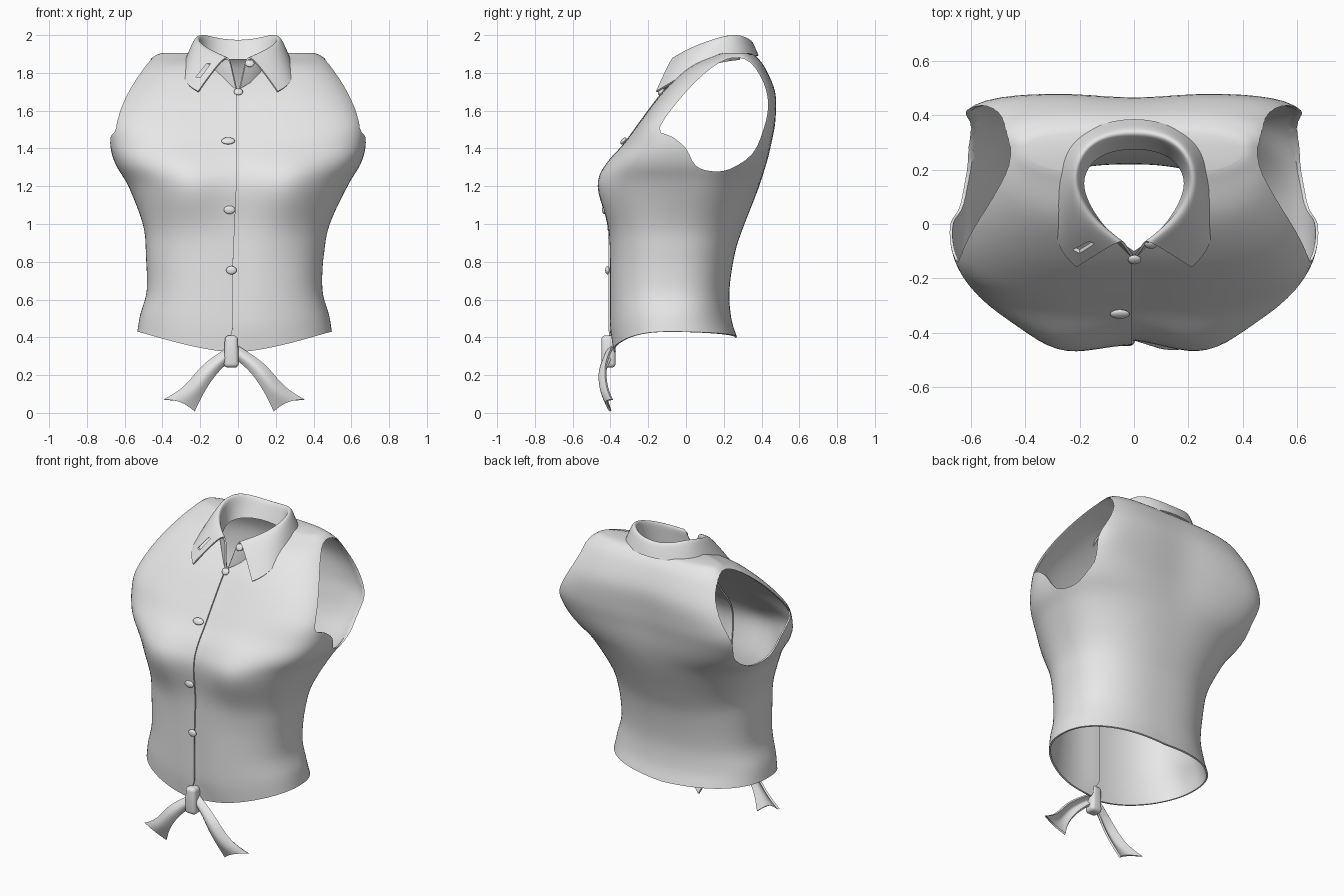
import bpy, bmesh
from math import pi, sin, cos, exp
from mathutils import Vector

if "Cube" in bpy.data.objects:
    bpy.data.objects.remove(bpy.data.objects["Cube"])

cloth = bpy.data.materials.new("pale_grey_cloth")
cloth.use_nodes = True
cloth.diffuse_color = (0.8, 0.8, 0.8, 1)
cloth.node_tree.nodes["Principled BSDF"].inputs["Base Color"].default_value = cloth.diffuse_color


def make(name, verts, faces):
    mesh = bpy.data.meshes.new(name)
    mesh.from_pydata(verts, [], faces)
    bm = bmesh.new()
    bm.from_mesh(mesh)
    bmesh.ops.recalc_face_normals(bm, faces=bm.faces)
    bm.to_mesh(mesh)
    bm.free()
    obj = bpy.data.objects.new(name, mesh)
    bpy.context.collection.objects.link(obj)
    mesh.materials.append(cloth)
    return obj


def modify(obj, kind, **settings):
    bpy.context.view_layer.objects.active = obj
    mod = obj.modifiers.new(kind.lower(), kind)
    for key, value in settings.items():
        setattr(mod, key, value)
    bpy.ops.object.modifier_apply(modifier=mod.name)


def smooth(obj, angle=0.7):
    bpy.ops.object.select_all(action="DESELECT")
    obj.select_set(True)
    bpy.context.view_layer.objects.active = obj
    bpy.ops.object.shade_smooth_by_angle(angle=angle)


def grid(rows):
    n = len(rows[0])
    faces = [(r * n + c, r * n + c + 1, r * n + n + c + 1, r * n + n + c)
             for r in range(len(rows) - 1) for c in range(n - 1)]
    return [p for row in rows for p in row], faces


def cut(obj, outline, axis, lo, hi):
    """Cut a prism with the given outline, extruded along one axis."""
    def place(p, d):
        q = list(p)
        q.insert(axis, d)
        return q
    n = len(outline)
    verts = [place(p, lo) for p in outline] + [place(p, hi) for p in outline]
    faces = [(i, (i + 1) % n, (i + 1) % n + n, i + n) for i in range(n)]
    cutter = make("cutter", verts, faces + [range(n), range(n, 2 * n)])
    cutter.hide_render = True
    modify(obj, "BOOLEAN", operation="DIFFERENCE", solver="EXACT", object=cutter)
    bpy.data.objects.remove(cutter)


def curve(keys, steps, closed=False):
    """Smooth interpolation through tuples of numbers."""
    n = len(keys)
    get = (lambda i: keys[i % n]) if closed else (lambda i: keys[max(0, min(n - 1, i))])
    out = []
    for i in range(n if closed else n - 1):
        for s in range(steps):
            t = s / steps
            out.append(tuple(b + t * (c - a + t * (2 * a - 5 * b + 4 * c - d + t * (3 * b - a - 3 * c + d))) / 2
                             for a, b, c, d in zip(get(i - 1), get(i), get(i + 1), get(i + 2))))
    return out if closed else out + [keys[-1]]


# Body sections: height, half width, front y, back y, widest y, squareness
SECTIONS = curve([
    (.40, .515, -.40, .27, -.08, 2.3), (.50, .50, -.41, .24, -.08, 2.3),
    (.65, .465, -.41, .23, -.08, 2.4), (.85, .472, -.41, .26, -.07, 2.4),
    (1.0, .495, -.415, .31, -.05, 2.4), (1.2, .58, -.44, .39, .02, 2.5),
    (1.32, .65, -.405, .43, .06, 3.0), (1.43, .678, -.325, .455, .06, 3.4),
    (1.55, .668, -.24, .475, .1, 4.0), (1.7, .61, -.125, .475, .2, 3.6),
    (1.83, .51, .01, .42, .27, 3.3), (1.89, .44, .14, .37, .28, 2.8),
    (1.905, .40, .18, .34, .28, 2.6)], 5)


def body_ring(z, w, front, back, mid, n, count=110):
    gap = max(0, z - 1.7) * .3 + max(0, .5 - z) * .35
    start = -pi / 2 + (2 * gap - .04) / w
    end = 1.5 * pi - (gap + .008) / w
    lean = .018 * max(0, min(1, (1.2 - z) / .4))
    below = .2 if z < 1.2 else .15
    ring = []
    for i in range(count + 1):
        t = i / count
        a = start + (end - start) * t
        c, s = cos(a), sin(a)
        # the back is squarer than the chest around the armholes
        m = n + 2.2 * exp(-((z - 1.52) / .15) ** 2) * max(0, s) ** .5
        r = (abs(c) ** m + abs(s) ** m) ** (-1 / m)
        x = w * c * r
        y = mid + s * r * (back - mid if s > 0 else mid - front)
        # bust in front, shallow spine hollow behind
        if s < 0:
            y -= .05 * exp(-((abs(x) - .28) / .17) ** 2 - ((z - 1.2) / below) ** 2)
        else:
            y -= .018 * exp(-(x / .18) ** 2 - ((z - 1.55) / .25) ** 2)
        # tucked under-panel and dipping hem
        y += .018 * exp(-(t / .04) ** 2)
        hem = max(0, 1 - (z - .4) / .25) * (.03 * abs(c) - .08 * max(0, -s) ** 3)
        ring.append((x - lean, y, z + hem))
    return ring


rows = [body_ring(*s) for s in SECTIONS]
verts, faces = grid(rows)
width = len(rows[0])
faces.append(range(len(verts) - width, len(verts)))
body = make("blouse_body", verts, faces)
modify(body, "SOLIDIFY", thickness=.01, offset=-1)

# Armholes
ARMHOLE = curve([(-.14, 1.51), (-.07, 1.46), (0, 1.40), (.05, 1.31), (.13, 1.28), (.23, 1.29),
                 (.35, 1.37), (.41, 1.5), (.435, 1.63), (.41, 1.75), (.34, 1.855), (.25, 1.88),
                 (.14, 1.83), (0, 1.7)], 3, closed=True)
cut(body, ARMHOLE, 0, .3, 1)
cut(body, ARMHOLE, 0, -1, -.3)

# Neck opening
half_neck = [(.19, .23), (.2, .13), (.13, 0), (.06, -.06)]
neck = [(0, .3), (.12, .28)] + half_neck + [(0, -.1)]
neck += [(-x, y) for x, y in reversed(neck[1:-1])]
cut(body, neck, 2, 1.6, 2.2)
smooth(body)

# Collar: stand, fold and fall, given for one half from back to front
STAND = [(0, .285, 1.87), (.12, .265, 1.87), (.185, .2, 1.86), (.195, .12, 1.84),
         (.13, 0, 1.79), (.008, -.115, 1.715)]
FOLD = [(0, .335, 1.975), (.11, .325, 1.99), (.19, .27, 2.02), (.225, .16, 1.995),
        (.17, .03, 1.95), (.05, -.055, 1.90)]
FALL = [(0, .39, 1.89), (.15, .36, 1.89), (.265, .27, 1.89), (.285, .1, 1.855),
        (.29, -.08, 1.745), (.21, -.155, 1.7)]


def both_sides(points):
    return [Vector((-x, y, z)) for x, y, z in reversed(points[1:])] + [Vector(p) for p in points]


stand, fold, fall = map(both_sides, (STAND, FOLD, FALL))
inner = [a.lerp(b, .6) for a, b in zip(stand, fold)]
outer = [a.lerp(b, .4) + Vector((0, 0, .015)) for a, b in zip(fold, fall)]
collar = make("collar", *grid([stand, inner, fold, outer, fall]))
modify(collar, "SUBSURF", levels=3, boundary_smooth="PRESERVE_CORNERS")
modify(collar, "SOLIDIFY", thickness=.01, offset=0)
# Buttonhole in the right collar point
cut(collar, [(-.225, 1.775), (-.2, 1.775), (-.145, 1.85), (-.165, 1.85)], 1, -.4, .0)
smooth(collar)


# Buttons
def button(name, x, y, z, tilt, wide):
    bpy.ops.mesh.primitive_uv_sphere_add(segments=20, ring_count=10, location=(x, y, z),
                                         rotation=(tilt, 0, 0))
    obj = bpy.context.object
    obj.name = name
    obj.scale = (wide, .012, .022)
    obj.data.materials.append(cloth)
    smooth(obj)


def front_y(z):
    return min(SECTIONS, key=lambda s: abs(s[0] - z))[2]


for i, (x, z, wide) in enumerate([(-.035, .755, .028), (-.045, 1.075, .03),
                                  (-.052, 1.44, .036), (.002, 1.7, .024)]):
    tilt = -.7 if z > 1.3 else 0
    button(f"front_button_{i + 1}", x, front_y(z) - .006, z, tilt, wide)
button("collar_button", .063, -.075, 1.85, -.6, .024)


# Tied hem: two notched tails and a knot
def tail(name, side):
    upper = [(.02, .35), (.1, .3), (.18, .24), (.26, .13), (.37, .07)]
    lower = [(.02, .28), (.07, .24), (.12, .18), (.17, .1), (.21, .01)]
    depth = [-.41, -.43, -.45, -.44, -.41]
    rows = []
    for (ux, uz), (lx, lz), y in zip(upper, lower, depth):
        rows.append([Vector((side * ux - .02, y + .02, uz)),
                     Vector((side * (ux + lx) / 2 - .02, y - .025, (uz + lz) / 2)),
                     Vector((side * lx - .02, y + .01, lz))])
    rows[-1][1] += Vector((-side * .015, 0, .025))
    obj = make(name, *grid(rows))
    modify(obj, "SUBSURF", levels=2, boundary_smooth="PRESERVE_CORNERS")
    modify(obj, "SOLIDIFY", thickness=.012, offset=0)
    smooth(obj)


tail("left_tail", 1)
tail("right_tail", -1)

bpy.ops.mesh.primitive_cube_add(size=2, location=(-.035, -.41, .325))
knot = bpy.context.object
knot.name = "knot"
for v in knot.data.vertices:
    taper = 1 if v.co.z < 0 else .85
    v.co = (v.co.x * .04 * taper, v.co.y * .038, v.co.z * .085)
knot.data.materials.append(cloth)
modify(knot, "BEVEL", width=.022, segments=4)
smooth(knot)
